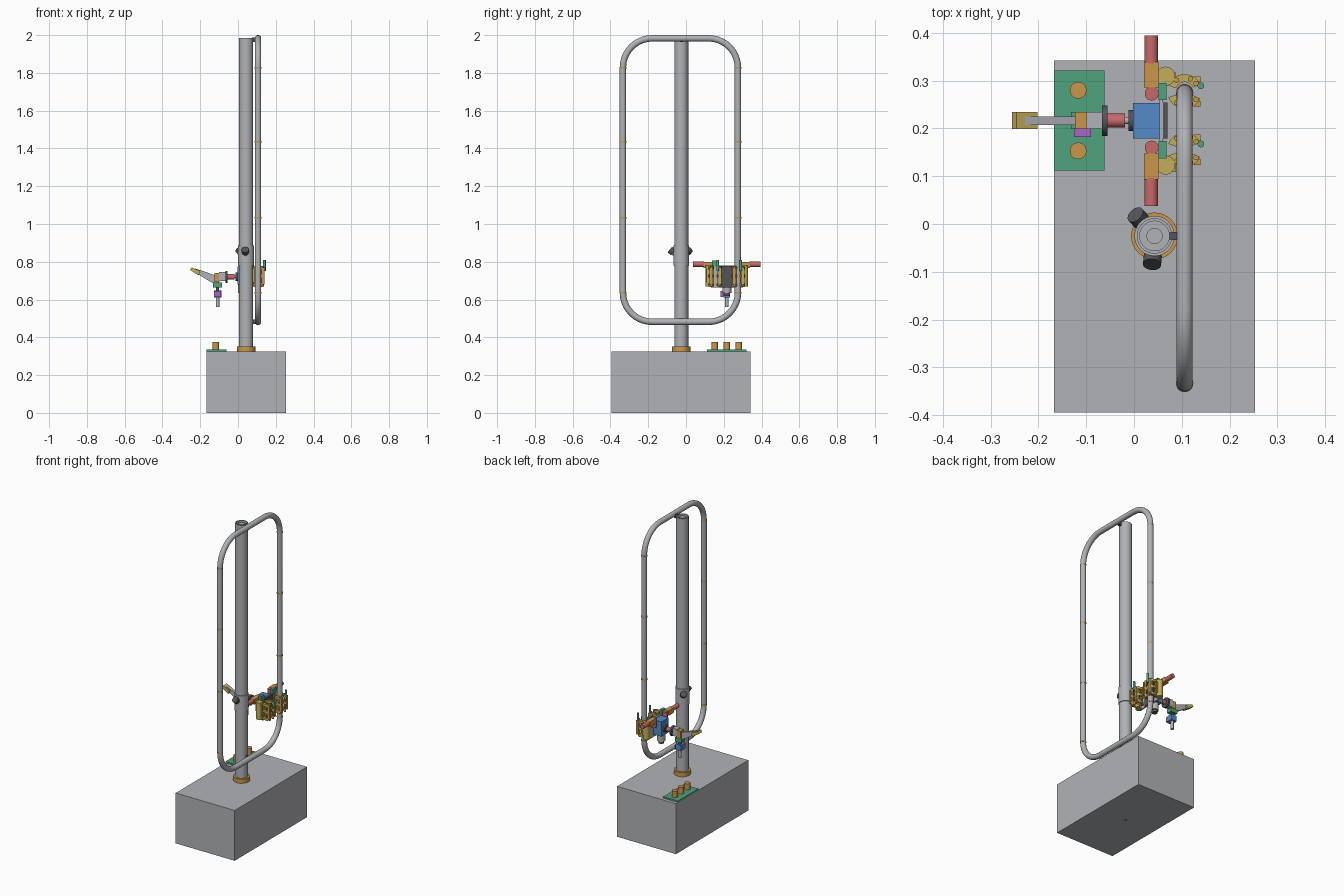
import bpy, bmesh, math
from mathutils import Vector, Matrix

cube = bpy.data.objects.get("Cube")
if cube:
    bpy.data.objects.remove(cube, do_unlink=True)


def material(name, r, g, b):
    m = bpy.data.materials.new(name)
    m.diffuse_color = (r, g, b, 1)
    m.use_nodes = True
    m.node_tree.nodes["Principled BSDF"].inputs["Base Color"].default_value = (r, g, b, 1)
    return m


GREY = material("light_grey", .44, .45, .47)
DARK = material("dark_grey", .09, .09, .10)
ORANGE = material("orange", .60, .31, .07)
YELLOW = material("yellow", .55, .43, .10)
RED = material("red", .58, .14, .14)
BLUE = material("blue", .09, .26, .57)
GREEN = material("green", .08, .37, .21)
PURPLE = material("purple", .40, .13, .58)


def finish(bm, name, mat, smooth=False):
    bmesh.ops.recalc_face_normals(bm, faces=bm.faces)
    mesh = bpy.data.meshes.new(name)
    bm.to_mesh(mesh)
    bm.free()
    ob = bpy.data.objects.new(name, mesh)
    bpy.context.collection.objects.link(ob)
    mesh.materials.append(mat)
    if smooth:
        bpy.ops.object.select_all(action='DESELECT')
        ob.select_set(True)
        bpy.context.view_layer.objects.active = ob
        bpy.ops.object.shade_smooth_by_angle(angle=math.radians(35))
    return ob


def box(name, mat, x, y, z):
    """Box from (low, high) ranges."""
    bm = bmesh.new()
    bmesh.ops.create_cube(bm, size=1)
    for v in bm.verts:
        v.co = [lo + (c + .5) * (hi - lo) for c, (lo, hi) in zip(v.co, (x, y, z))]
    return finish(bm, name, mat)


def rod(name, mat, a, b, r, r2=None, sides=32):
    """Cylinder or cone between two points."""
    a, b = Vector(a), Vector(b)
    d = b - a
    bm = bmesh.new()
    bmesh.ops.create_cone(bm, cap_ends=True, segments=sides, radius1=r,
                          radius2=r if r2 is None else r2, depth=d.length)
    turn = Vector((0, 0, 1)).rotation_difference(d).to_matrix().to_4x4()
    bmesh.ops.transform(bm, verts=bm.verts, matrix=Matrix.Translation((a + b) / 2) @ turn)
    return finish(bm, name, mat, True)


def arc_block(name, mat, centre, inner, outer, z, start, end, steps=14):
    """Extruded ring sector, or a full tube when it spans 360 degrees."""
    bm = bmesh.new()
    full = end - start >= 360
    rings = []
    for i in range(steps if full else steps + 1):
        t = math.radians(start + (end - start) * i / steps)
        rings.append([bm.verts.new((centre[0] + r * math.cos(t), centre[1] + r * math.sin(t), h))
                      for r, h in ((inner, z[0]), (outer, z[0]), (outer, z[1]), (inner, z[1]))])
    for i in range(steps):
        p, q = rings[i], rings[(i + 1) % len(rings)]
        for k in range(4):
            bm.faces.new((p[k], p[(k + 1) % 4], q[(k + 1) % 4], q[k]))
    if not full:
        bm.faces.new(rings[0])
        bm.faces.new(rings[-1])
    return finish(bm, name, mat, True)


def prism(name, mat, outline, y):
    """Extrude an (x, z) outline along y."""
    bm = bmesh.new()
    face = bm.faces.new([bm.verts.new((px, y[0], pz)) for px, pz in outline])
    geo = bmesh.ops.extrude_face_region(bm, geom=[face])["geom"]
    bmesh.ops.translate(bm, vec=(0, y[1] - y[0], 0),
                        verts=[g for g in geo if isinstance(g, bmesh.types.BMVert)])
    return finish(bm, name, mat)


# Pedestal and column
CX, CY = .043, -.025
box("pedestal", GREY, (-.168, .253), (-.395, .342), (0, .325))
rod("pedestal_plug", DARK, (CX, CY, -.0005), (CX, CY, .002), .008)
arc_block("column", GREY, (CX, CY), .031, .037, (.325, 1.985), 0, 360, 40)
rod("column_core", GREY, (CX, CY, .33), (CX, CY, 1.98), .017)
rod("column_cap", GREY, (CX, CY, 1.955), (CX, CY, 1.967), .032)
rod("column_collar", ORANGE, (CX, CY, .325), (CX, CY, .352), .049)
arc_block("column_sleeve", GREY, (CX, CY), .036, .042, (.78, .885), 0, 360, 40)

# Knobs on the sleeve
for name, angle in (("front_knob", -95), ("side_knob", 132)):
    out = Vector((math.cos(math.radians(angle)), math.sin(math.radians(angle)), 0))
    root = Vector((CX, CY, .84)) + out * .03
    mid = root + out * .012 + Vector((0, 0, .010))
    rod(name + "_stem", GREY, root, mid, .014)
    rod(name, DARK, mid, mid + out * .018 + Vector((0, 0, .014)), .019)

# Rail loop with rounded corners
RX, Y0, Y1, Z0, Z1, BEND, PIPE = .106, -.334, .275, .482, 1.983, .155, .017
corners = ((Y1 - BEND, Z1 - BEND, 0), (Y0 + BEND, Z1 - BEND, 90),
           (Y0 + BEND, Z0 + BEND, 180), (Y1 - BEND, Z0 + BEND, 270))
bm = bmesh.new()
rings = []
for cy, cz, start in corners:
    for i in range(11):
        t = math.radians(start + 9 * i)
        ring = []
        for k in range(20):
            u = 2 * math.pi * k / 20
            r = BEND + PIPE * math.cos(u)
            ring.append(bm.verts.new((RX + PIPE * math.sin(u),
                                      cy + r * math.cos(t), cz + r * math.sin(t))))
        rings.append(ring)
for i, p in enumerate(rings):
    q = rings[(i + 1) % len(rings)]
    for k in range(20):
        bm.faces.new((p[k], p[(k + 1) % 20], q[(k + 1) % 20], q[k]))
finish(bm, "rail_loop", GREY, True)
for y in (Y0, Y1):
    for z in (.637, 1.032, 1.435, 1.828):
        rod("rail_joint", ORANGE, (RX, y, z - .004), (RX, y, z + .004), .0182)
for z in (Z0, Z1 - .008):
    box("rail_clip", DARK, (.074, .098), (CY - .008, CY + .008), (z - .012, z + .012))

# Carriage: body, back plate and lower motor
MID = .2165
box("carriage_body", BLUE, (-.002, .053), (MID - .037, MID + .037), (.68, .775))
box("carriage_plate", GREY, (.053, .061), (MID - .085, MID + .085), (.665, .78))
box("carriage_bridge", DARK, (.061, .07), (MID - .038, MID + .038), (.665, .778))
rod("lower_motor", GREY, (.025, MID, .635), (.025, MID, .68), .024)
rod("lower_motor_cap", DARK, (.025, MID, .62), (.025, MID, .636), .017)

# Two mirrored rail grippers
for s, side in ((1, "back"), (-1, "front")):
    gy = MID + s * .061
    for z in (.672, .718, .76):
        for a, b in ((25, 160), (-160, -25)):
            arc_block(side + "_jaw", YELLOW, (RX, gy), .0195, .036, (z, z + .014), a, b)
    for a in (35, 65, 125, -35, -65, -125):
        t = math.radians(a)
        px, py = RX + .029 * math.cos(t), gy + .029 * math.sin(t)
        rod(side + "_jaw_pin", ORANGE, (px, py, .667), (px, py, .778), .0055, sides=12)
    for a, m in ((45, YELLOW), (-45, ORANGE)):
        t = math.radians(a)
        px, py = RX + .036 * math.cos(t), gy + .036 * math.sin(t)
        box(side + "_jaw_tip", m, (px - .006, px + .008), (py - .006, py + .006), (.68, .77))
    rod(side + "_green_pin", GREEN, (.14, gy + .012, .75), (.14, gy + .012, .81), .007)
    dy = MID + s * .093
    rod(side + "_hinge", YELLOW, (.066, dy, .67), (.066, dy, .78), .02)
    box(side + "_hinge_arm", YELLOW, (.06, .088), (dy - .015, dy + .008), (.69, .765))
    # Drive motor above the gripper
    ry = MID + s * .0565
    rod(side + "_red_post", RED, (.037, ry, .74), (.037, ry, .799), .0145)
    a, b = sorted((MID + s * .069, MID + s * .123))
    box(side + "_motor_mount", ORANGE, (.021, .051), (a, b), (.768, .8))
    rod(side + "_drive_motor", RED, (.036, MID + s * .12, .787), (.036, MID + s * .1785, .787), .0145)
    box(side + "_link", GREEN, (.051, .068), (gy - .018, gy + .018), (.775, .806))

# Arm reaching out to the side
AZ = .72
rod("shoulder_disc", DARK, (-.012, MID, AZ), (-.001, MID, AZ), .022)
rod("shoulder_motor", RED, (-.056, MID, AZ), (-.019, MID, AZ), .0145)
rod("shoulder_shaft", GREY, (-.056, MID, AZ), (-.002, MID, AZ), .007)
rod("wrist_disc", DARK, (-.067, MID, AZ), (-.055, MID, AZ), .032)
box("wrist_block", GREY, (-.1, -.066), (MID - .018, MID + .018), (.697, .745))
box("wrist_bracket", ORANGE, (-.124, -.098), (MID - .018, MID + .018), (.692, .74))
prism("forearm", GREY, [(-.228, .765), (-.22, .74), (-.165, .705), (-.13, .685),
                        (-.1, .685), (-.1, .722), (-.125, .73)], (MID - .009, MID + .009))
prism("arm_tip", YELLOW, [(-.255, .757), (-.246, .77), (-.202, .752), (-.207, .727)],
      (MID - .018, MID + .018))

# Hanging tool
TX = -.108
box("tool_flange", GREEN, (TX - .024, TX + .024), (MID - .018, MID + .018), (.665, .69))
rod("tool_neck", DARK, (TX, MID, .64), (TX, MID, .668), .008)
box("tool_body", BLUE, (TX - .02, TX + .02), (MID - .017, MID + .017), (.612, .648))
box("tool_cover", PURPLE, (TX - .018, TX + .018), (MID - .034, MID - .017), (.614, .646))
rod("tool_probe", GREY, (TX, MID, .56), (TX, MID, .613), .0095)

# Tray with pegs
box("tray", GREEN, (-.168, -.062), (.112, .321), (.325, .335))
for y in (.153, MID, .28):
    rod("tray_peg", ORANGE, (-.117, y, .334), (-.117, y, .376), .0175)
